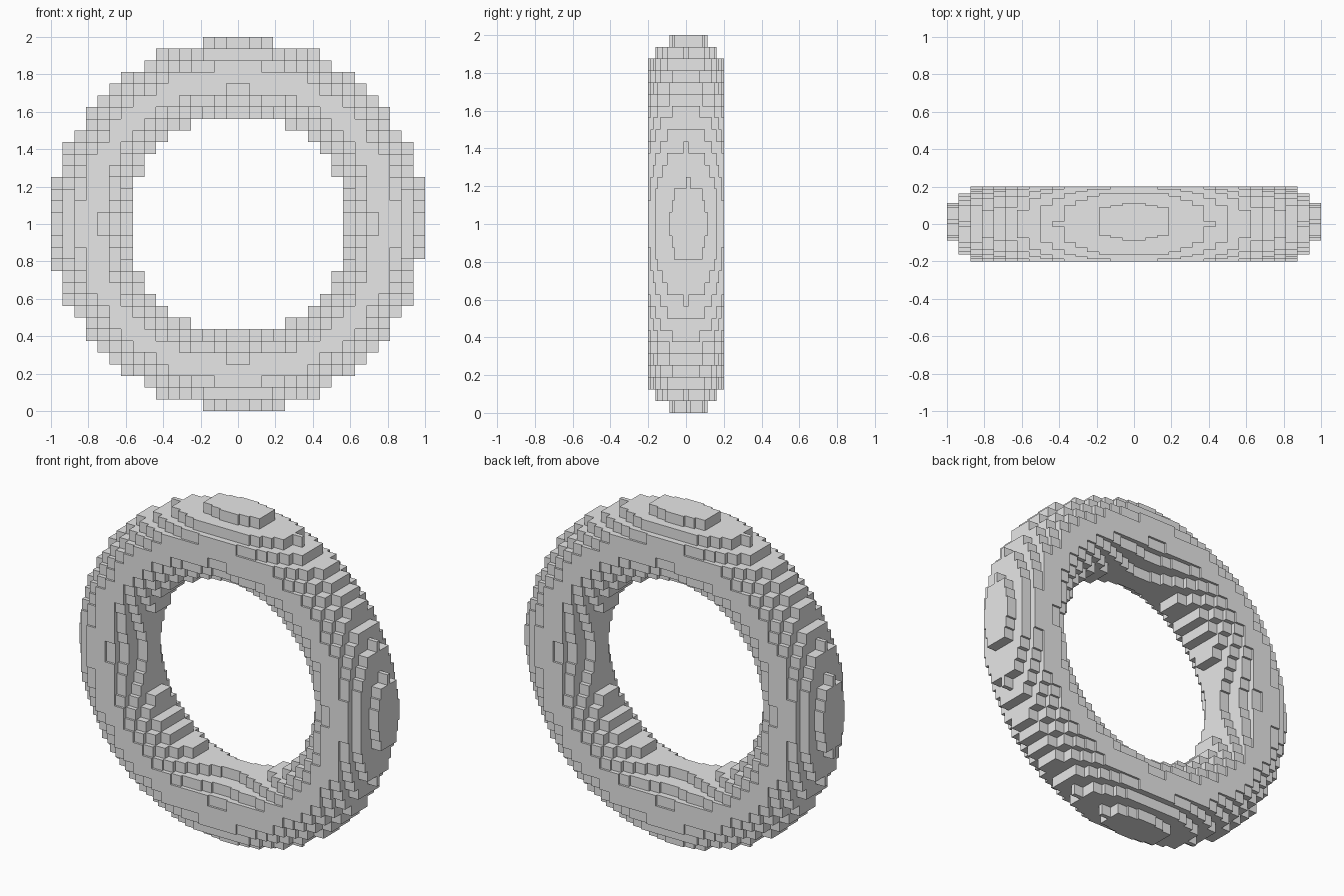
import bpy
import bmesh
from math import hypot

# Remove the default object
cube = bpy.data.objects.get("Cube")
if cube:
    bpy.data.objects.remove(cube, do_unlink=True)

COUNT = 32                       # blocks along each axis
SIZE = (2 / COUNT, 0.4 / COUNT, 2 / COUNT)
RING, HALF_WIDTH, HALF_DEPTH = 0.79, 0.2035, 0.2055


def centre(i, axis):
    return (i + 0.5 - COUNT / 2) * SIZE[axis]


def filled(cell):
    """Whether a block lies inside the ring."""
    if min(cell) < 0 or max(cell) >= COUNT:
        return False
    x, y, z = (centre(i, axis) for axis, i in enumerate(cell))
    radius = hypot(x, z)
    on_cap = max(abs(x), abs(z)) > 0.94
    if on_cap:
        # the four end caps sit one block further back and lose some tips
        y -= SIZE[1]
        if radius > 0.99 and (z > 0.94 or (x < 0 and z < -0.94) or (x > 0.94 and z < 0)):
            return False
    return ((radius - RING) / HALF_WIDTH) ** 2 + (y / HALF_DEPTH) ** 2 < 1


# Gather the solid blocks
span = range(COUNT)
blocks = {(i, j, k) for i in span for j in span for k in span if filled((i, j, k))}

# Skin the blocks with only their exposed faces
bm = bmesh.new()
corners = {}


def corner(key):
    if key not in corners:
        x, y, z = ((i - COUNT / 2) * s for i, s in zip(key, SIZE))
        corners[key] = bm.verts.new((x, y, z + 1))
    return corners[key]


for block in sorted(blocks):
    for axis in range(3):
        u, v = (axis + 1) % 3, (axis + 2) % 3
        for side in (0, 1):
            neighbour = list(block)
            neighbour[axis] += 2 * side - 1
            if tuple(neighbour) in blocks:
                continue
            loop = []
            for du, dv in ((0, 0), (1, 0), (1, 1), (0, 1)):
                key = list(block)
                key[axis] += side
                key[u] += du
                key[v] += dv
                loop.append(corner(tuple(key)))
            bm.faces.new(loop if side else loop[::-1])

mesh = bpy.data.meshes.new("block_ring")
bm.to_mesh(mesh)
bm.free()
ring = bpy.data.objects.new("block_ring", mesh)
bpy.context.collection.objects.link(ring)

# Plain grey material
grey = bpy.data.materials.new("light_grey")
grey.use_nodes = True
colour = (0.8, 0.8, 0.8, 1)
grey.diffuse_color = colour
for node in grey.node_tree.nodes:
    if node.type == "BSDF_PRINCIPLED":
        node.inputs["Base Color"].default_value = colour
mesh.materials.append(grey)
